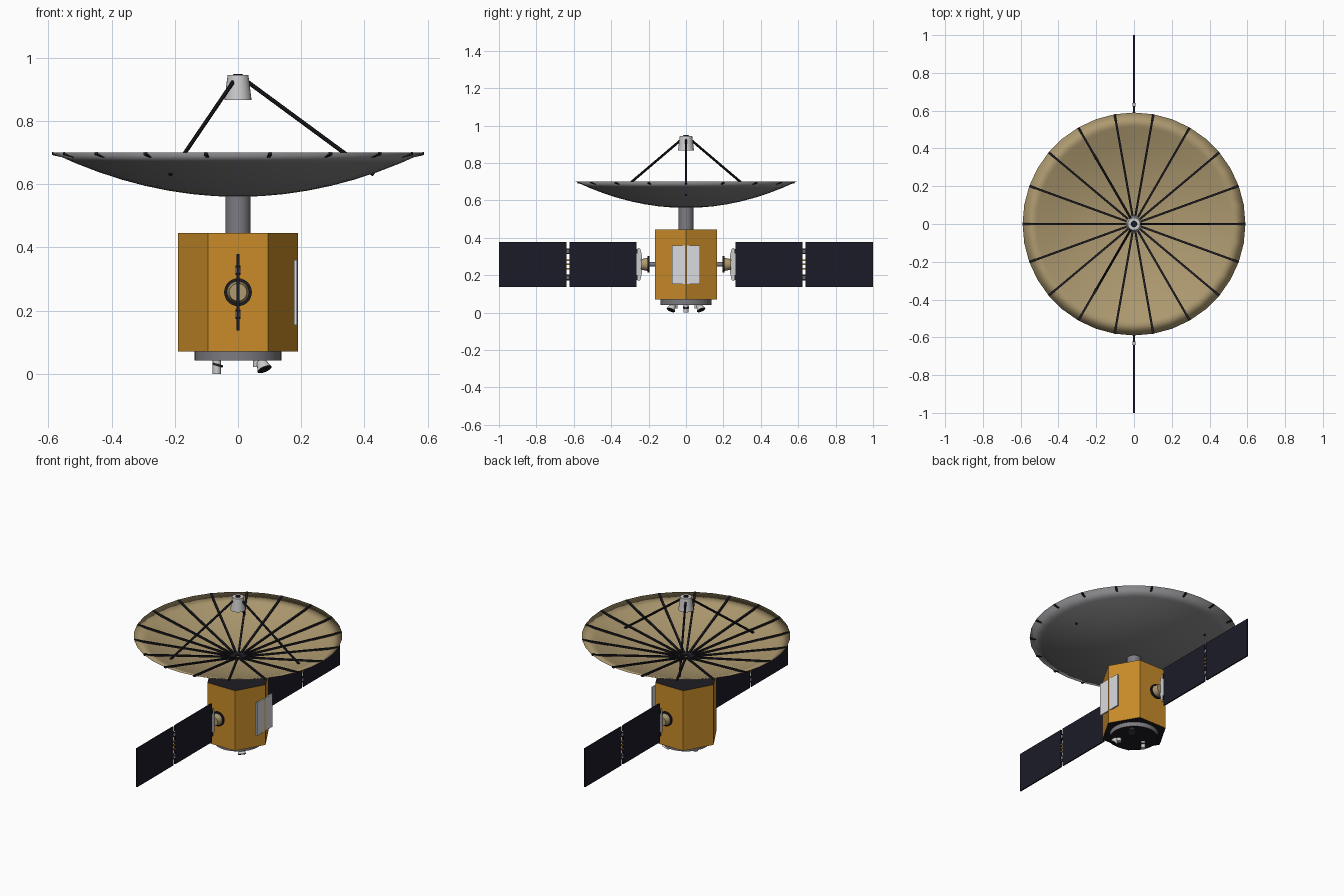
import bpy, bmesh, math
from mathutils import Vector, Matrix

cube = bpy.data.objects.get("Cube")
if cube:
    bpy.data.objects.remove(cube, do_unlink=True)


def material(name, r, g, b):
    m = bpy.data.materials.new(name)
    m.use_nodes = True
    m.diffuse_color = (r, g, b, 1)
    m.node_tree.nodes["Principled BSDF"].inputs["Base Color"].default_value = (r, g, b, 1)
    return m


gold = material("gold foil", 0.58, 0.26, 0.022)
tan = material("dish tan", 0.42, 0.32, 0.16)
dish_grey = material("dish back grey", 0.24, 0.24, 0.25)
grey = material("metal grey", 0.2, 0.2, 0.22)
light = material("light metal", 0.6, 0.6, 0.6)
radiator = material("radiator silver", 0.7, 0.71, 0.74)
navy = material("solar navy", 0.011, 0.011, 0.021)
black = material("carbon black", 0.012, 0.012, 0.017)


def finish(name, bm, mats, smooth_angle=0):
    bmesh.ops.recalc_face_normals(bm, faces=bm.faces)
    me = bpy.data.meshes.new(name)
    bm.to_mesh(me)
    bm.free()
    for m in mats:
        me.materials.append(m)
    ob = bpy.data.objects.new(name, me)
    bpy.context.collection.objects.link(ob)
    if smooth_angle:
        bpy.ops.object.select_all(action='DESELECT')
        ob.select_set(True)
        bpy.context.view_layer.objects.active = ob
        bpy.ops.object.shade_smooth_by_angle(angle=math.radians(smooth_angle))
    return ob


def tube(name, a, b, r1, r2, mat, segs=24, cap=None, smooth_angle=35):
    """Cylinder or cone from a to b; caps may take a second material."""
    a, b = Vector(a), Vector(b)
    bm = bmesh.new()
    bmesh.ops.create_cone(bm, cap_ends=True, segments=segs, radius1=r1, radius2=r2,
                          depth=(b - a).length)
    if cap:
        bm.normal_update()
        for f in bm.faces:
            f.material_index = int(abs(f.normal.z) > 0.9)
    rot = Vector((0, 0, 1)).rotation_difference(b - a).to_matrix().to_4x4()
    bmesh.ops.transform(bm, matrix=Matrix.Translation((a + b) / 2) @ rot, verts=bm.verts)
    return finish(name, bm, [mat, cap] if cap else [mat], smooth_angle)


def box(name, centre, size, mat):
    bm = bmesh.new()
    bmesh.ops.create_cube(bm, size=1, matrix=Matrix.Translation(centre) @ Matrix.Diagonal((*size, 1)))
    return finish(name, bm, [mat])


def prism(name, points, width, mat, matrix=Matrix()):
    """Closed (y, z) outline extruded along x."""
    bm = bmesh.new()
    face = bm.faces.new([bm.verts.new((-width / 2, y, z)) for y, z in points])
    ext = bmesh.ops.extrude_face_region(bm, geom=[face])
    bmesh.ops.translate(bm, vec=(width, 0, 0),
                        verts=[v for v in ext["geom"] if isinstance(v, bmesh.types.BMVert)])
    bmesh.ops.transform(bm, matrix=matrix, verts=bm.verts)
    return finish(name, bm, [mat])


# Hexagonal body with corners on the x axis, dark end plates, base ring and neck
body = tube("body", (0, 0, 0.07), (0, 0, 0.445), 0.19, 0.19, gold, 6, black, 0)
body.data.transform(Matrix.Rotation(math.pi / 6, 4, 'Z'))
tube("base_ring", (0, 0, 0.042), (0, 0, 0.07), 0.137, 0.137, grey, 40, black)
tube("neck", (0, 0, 0.445), (0, 0, 0.566), 0.04, 0.04, grey)
box("radiator_panel", (0.182, 0, 0.257), (0.009, 0.15, 0.205), radiator)

# Dish: one closed shell, grey underneath and tan inside, softly shaded over the rim
RIM, LOW, HIGH, STEPS, SEGS = 0.59, 0.56, 0.70, 8, 36
outer = [(RIM * i / STEPS, LOW + (HIGH - LOW) * (i / STEPS) ** 2) for i in range(STEPS + 1)]
inner = [(r, z + 0.006) for r, z in reversed(outer[:-1])]
bm = bmesh.new()
profile = [bm.verts.new((r, 0, z)) for r, z in outer + inner]
edges = [bm.edges.new(pair) for pair in zip(profile, profile[1:])]
bmesh.ops.spin(bm, geom=profile + edges, axis=(0, 0, 1), cent=(0, 0, 0),
               angle=math.tau, steps=SEGS)
bmesh.ops.remove_doubles(bm, verts=bm.verts, dist=0.0005)
bmesh.ops.recalc_face_normals(bm, faces=bm.faces)
for f in bm.faces:
    f.material_index = int(f.normal.z > 0)
finish("dish", bm, [dish_grey, tan], 180)

# Straight ribs stretched from the hub to the rim
rib = [(0.015, 0.566), (0.588, 0.692), (0.588, 0.702), (0.015, 0.576)]
for i in range(18):
    prism(f"dish_rib_{i + 1}", rib, 0.011, black,
          Matrix.Rotation(math.radians(20 * i - 90), 4, 'Z'))

# Feed horn on a tripod
tube("feed_horn", (0, 0, 0.866), (0, 0, 0.945), 0.043, 0.033, light, 24)
tube("feed_cap", (0, 0, 0.944), (0, 0, 0.949), 0.016, 0.014, black, 16)
for i in range(3):
    a = math.tau * i / 3
    c, s = math.cos(a), math.sin(a)
    tube(f"feed_strut_{i + 1}", (0.025 * c, 0.025 * s, 0.928), (0.43 * c, 0.43 * s, 0.63),
         0.0065, 0.0065, black, 8)

# Thrusters under the base: two tilted bells and one straight nozzle
for side, label in ((1, "back"), (-1, "front")):
    tube(f"thruster_mount_{label}", (0.062, 0.06 * side, 0.022), (0.062, 0.06 * side, 0.045),
         0.015, 0.015, light, 16)
    tube(f"thruster_bell_{label}", (0.073, 0.07 * side, 0.04), (0.084, 0.081 * side, 0.014),
         0.014, 0.024, light, 20, black)
tube("thruster_straight", (-0.067, 0, 0), (-0.067, 0, 0.045), 0.013, 0.013, light, 16)
tube("thruster_straight_collar", (-0.065, 0, 0.024), (-0.063, 0, 0.031), 0.017, 0.017, black, 16)

# Solar wings on both sides
MID = 0.258
for side, label in ((1, "back"), (-1, "front")):
    tube(f"wing_shaft_{label}", (0, 0.16 * side, MID), (0, 0.2 * side, MID), 0.012, 0.012, grey, 16)
    tube(f"wing_drive_ring_{label}", (0, 0.194 * side, MID), (0, 0.205 * side, MID),
         0.044, 0.044, black, 28)
    tube(f"wing_drive_{label}", (0, 0.2 * side, MID), (0, 0.24 * side, MID), 0.036, 0.028, tan, 24)
    half = [(0.264, 0.075), (0.257, 0.088), (0.245, 0.085), (0.236, 0.05)]
    yoke = [(y * side, MID + z) for y, z in half]
    yoke += [(y * side, MID - z) for y, z in reversed(half)]
    prism(f"wing_yoke_{label}", yoke, 0.009, light)
    for n, y in enumerate((0.4435, 0.82)):
        box(f"solar_panel_{label}_{n + 1}", (0, y * side, MID), (0.008, 0.36, 0.241), navy)
    # Hinges and gold springs in the gap between the panels
    for n, z in enumerate((0.188, 0.328)):
        tube(f"hinge_pin_{label}_{n + 1}", (0, 0.632 * side, z - 0.015),
             (0, 0.632 * side, z + 0.015), 0.008, 0.008, light, 10)
        for end in (-0.012, 0.012):
            box(f"hinge_knuckle_{label}_{n + 1}", (0, 0.632 * side, z + end),
                (0.017, 0.018, 0.006), black)
        box(f"root_hinge_{label}_{n + 1}", (0, 0.264 * side, z), (0.014, 0.012, 0.026), black)
    for n in range(3):
        box(f"hinge_spring_{label}_{n + 1}", (0, 0.632 * side, 0.235 + 0.023 * n),
            (0.009, 0.016, 0.008), gold)
